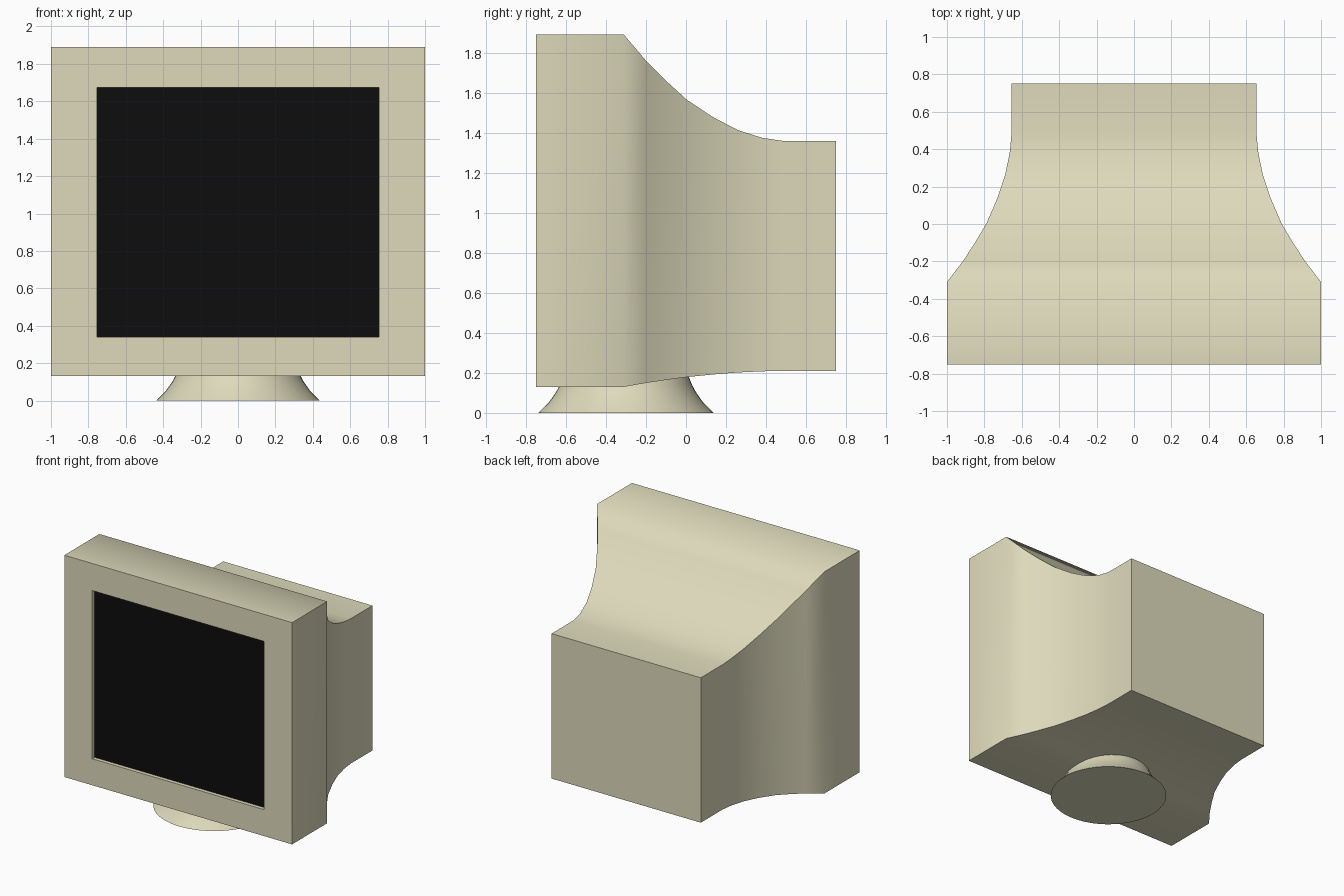
import bpy, bmesh, math

cube = bpy.data.objects.get("Cube")
if cube:
    bpy.data.objects.remove(cube, do_unlink=True)


def material(name, rgb):
    m = bpy.data.materials.new(name)
    m.use_nodes = True
    m.diffuse_color = (*rgb, 1)
    m.node_tree.nodes["Principled BSDF"].inputs["Base Color"].default_value = (*rgb, 1)
    return m


beige = material("beige plastic", (0.73, 0.70, 0.50))
black = material("black screen", (0.004, 0.004, 0.004))


def loft(name, rings, mats, first_cap_mat=0):
    """Bridge equal-length closed rings, cap both ends, smooth gentle edges."""
    bm = bmesh.new()
    loops = [[bm.verts.new(p) for p in ring] for ring in rings]
    n = len(rings[0])
    for a, b in zip(loops, loops[1:]):
        for i in range(n):
            j = (i + 1) % n
            bm.faces.new((a[i], a[j], b[j], b[i]))
    bm.faces.new(loops[0]).material_index = first_cap_mat
    bm.faces.new(loops[-1])
    bmesh.ops.recalc_face_normals(bm, faces=bm.faces[:])
    mesh = bpy.data.meshes.new(name)
    bm.to_mesh(mesh)
    bm.free()
    for m in mats:
        mesh.materials.append(m)
    obj = bpy.data.objects.new(name, mesh)
    bpy.context.collection.objects.link(obj)
    bpy.ops.object.select_all(action="DESELECT")
    obj.select_set(True)
    bpy.context.view_layer.objects.active = obj
    bpy.ops.object.shade_smooth_by_angle(angle=math.radians(60))
    return obj


def rect(y, half, low, high):
    return [(-half, y, low), (half, y, low), (half, y, high), (-half, y, high)]


# Monitor case: recessed screen, front bezel, then a tapering rear housing
rings = [rect(-0.72, 0.755, 0.34, 1.675),
         rect(-0.75, 0.755, 0.34, 1.675),
         rect(-0.75, 1.0, 0.13, 1.89)]
taper = [(-0.31, 0), (-0.2, 0.245), (-0.1, 0.434), (0.005, 0.615), (0.135, 0.777),
         (0.26, 0.9), (0.38, 0.972), (0.48, 1), (0.75, 1)]
for y, t in taper:
    rings.append(rect(y, 1 - 0.345 * t, 0.13 + 0.08 * t, 1.89 - 0.53 * t))
loft("monitor_case", rings, [beige, black], first_cap_mat=1)

# Flared round foot
SIDES = 48
profile = [(0.437, 0), (0.385, 0.053), (0.352, 0.1), (0.33, 0.14), (0.31, 0.19), (0.305, 0.215)]
foot = [[(r * math.cos(math.tau * i / SIDES), -0.30 + r * math.sin(math.tau * i / SIDES), z)
         for i in range(SIDES)] for r, z in profile]
# Trim the foot's top so it stays inside the case
foot[-1] = [(x, y, 0.2) for x, y, z in foot[-1]]
loft("foot", foot, [beige])
